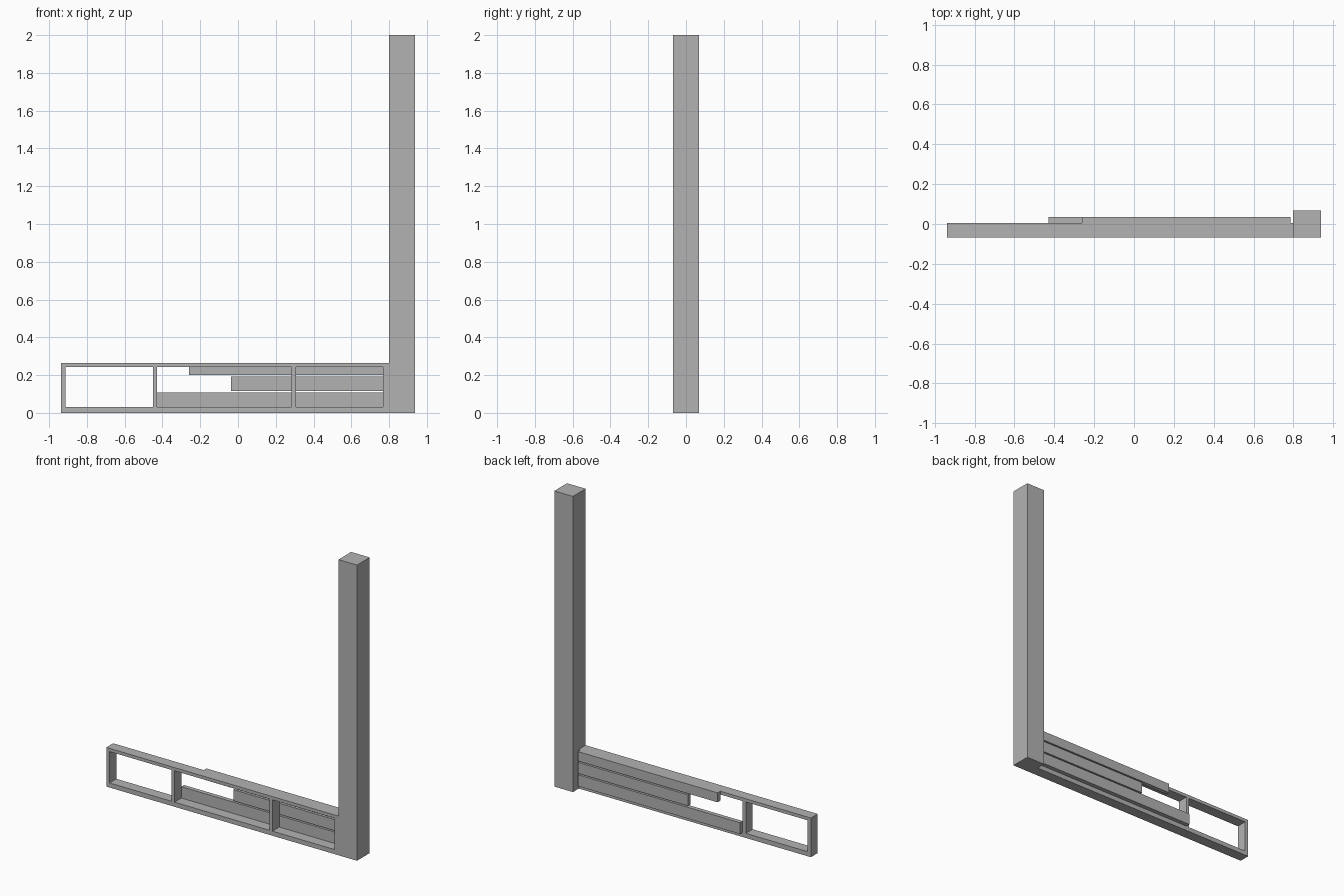
import bpy

cube = bpy.data.objects.get("Cube")
if cube:
    bpy.data.objects.remove(cube, do_unlink=True)

grey = bpy.data.materials.new("plain grey")
grey.use_nodes = True
colour = (0.45, 0.45, 0.45, 1)
grey.diffuse_color = colour
grey.node_tree.nodes["Principled BSDF"].inputs["Base Color"].default_value = colour


def box(name, x, y, z):
    """Box spanning the given (low, high) range on each axis."""
    spans = (x, y, z)
    bpy.ops.mesh.primitive_cube_add(size=1, location=[(a + b) / 2 for a, b in spans])
    ob = bpy.context.object
    ob.name = name
    ob.scale = [b - a for a, b in spans]
    bpy.ops.object.transform_apply(location=False, rotation=False, scale=True)
    ob.data.materials.append(grey)
    return ob


# Tall square post
HALF = 0.068
LEFT, POST = -0.938, 0.799
box("post", (POST, -LEFT), (-HALF, HALF), (0, 2))

# Frame, flush with the front of the post
TOP = 0.265
LOW, HIGH = 0.031, 0.243
depth = (-HALF, 0.005)
box("bottom_rail", (LEFT, POST), depth, (0, LOW))
box("top_rail", (LEFT, POST), depth, (HIGH, TOP))
uprights = {
    "end_upright": (LEFT, -0.914),
    "outer_divider": (-0.451, -0.428),
    "inner_divider": (0.282, 0.306),
    "post_upright": (0.768, POST),
}
for name, span in uprights.items():
    box(name, span, depth, (LOW, HIGH))

# Stepped planks on the back of the frame
planks = {
    "lower_plank": (-0.428, LOW, 0.108),
    "middle_plank": (-0.038, 0.117, 0.192),
    "upper_plank": (-0.26, 0.201, TOP),
}
for name, (start, low, high) in planks.items():
    box(name, (start, 0.785), (0.005, 0.034), (low, high))
